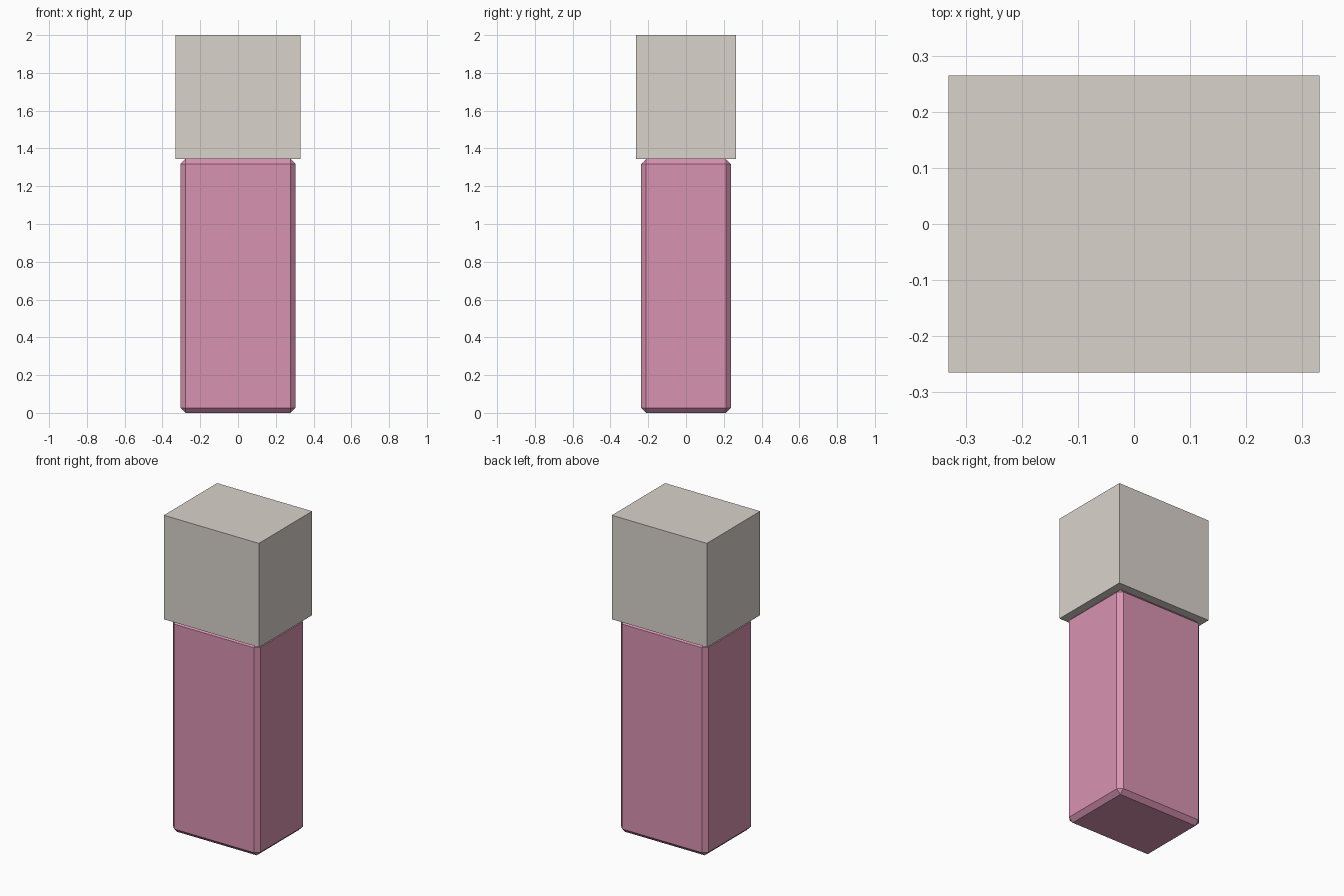
import bpy

if "Cube" in bpy.data.objects:
    bpy.data.objects.remove(bpy.data.objects["Cube"])


def srgb(r, g, b):
    return tuple((c / 255 / 12.92) if c < 10 else ((c / 255 + 0.055) / 1.055) ** 2.4
                 for c in (r, g, b)) + (1.0,)


def material(name, color):
    mat = bpy.data.materials.new(name)
    mat.diffuse_color = color
    mat.use_nodes = True
    mat.node_tree.nodes["Principled BSDF"].inputs["Base Color"].default_value = mat.diffuse_color
    return mat


def box(name, size, bottom, mat, bevel=0.0):
    """Flat-shaded box standing on the given height, with optional chamfer."""
    bpy.ops.mesh.primitive_cube_add(size=1, location=(0, 0, bottom + size[2] / 2))
    obj = bpy.context.object
    obj.name = name
    obj.scale = size
    bpy.ops.object.transform_apply(location=False, rotation=False, scale=True)
    obj.data.materials.append(mat)
    if bevel:
        mod = obj.modifiers.new("chamfer", 'BEVEL')
        mod.width = bevel
        mod.segments = 1
    return obj


pink = material("dusty_pink", srgb(217, 147, 177))
grey = material("warm_grey", srgb(217, 211, 203))

# Chamfered lower body
box("bottle_body", (0.61, 0.475, 1.345), 0.0, pink, bevel=0.027)
# Sharp-edged cap, slightly wider than the body
box("bottle_cap", (0.662, 0.53, 0.655), 1.345, grey)
